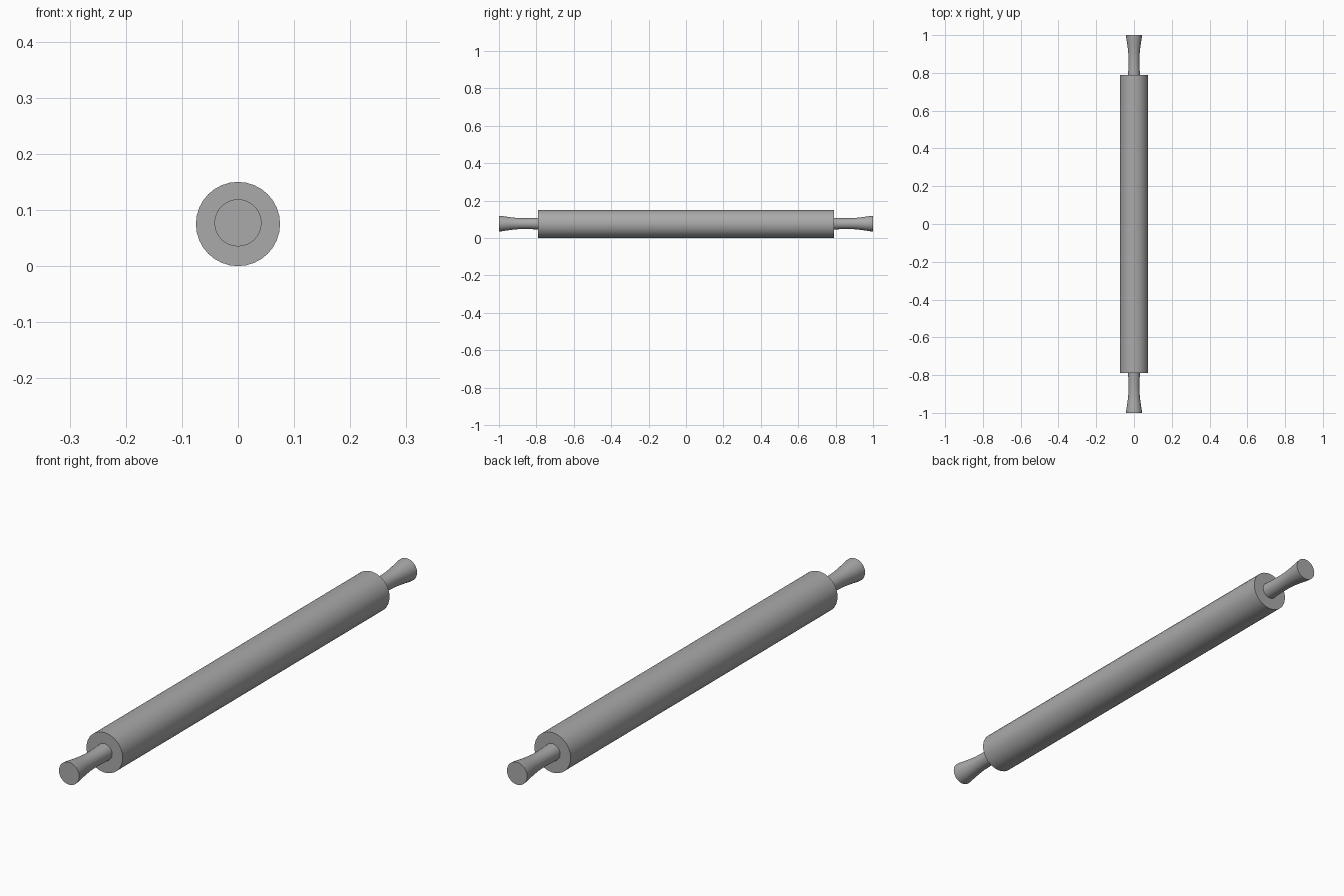
import bpy, math
from mathutils import Matrix

cube = bpy.data.objects.get("Cube")
if cube:
    bpy.data.objects.remove(cube, do_unlink=True)

# Single plain grey
grey = bpy.data.materials.new("plain grey")
grey.use_nodes = True
colour = (0.4, 0.4, 0.4, 1)
grey.diffuse_color = colour
grey.node_tree.nodes["Principled BSDF"].inputs["Base Color"].default_value = colour

SIDES = 32


def lathe(name, profile, centre_z):
    """Turn (y, radius) points about the long axis and cap both ends."""
    verts, faces = [], []
    for y, r in profile:
        for i in range(SIDES):
            a = math.tau * i / SIDES
            verts.append((r * math.cos(a), y, centre_z + r * math.sin(a)))
    for k in range(len(profile) - 1):
        for i in range(SIDES):
            j = (i + 1) % SIDES
            a, b = k * SIDES, (k + 1) * SIDES
            faces.append((a + i, b + i, b + j, a + j))
    last = (len(profile) - 1) * SIDES
    faces.append(tuple(range(SIDES)))
    faces.append(tuple(last + i for i in reversed(range(SIDES))))
    mesh = bpy.data.meshes.new(name)
    mesh.from_pydata(verts, [], faces)
    mesh.materials.append(grey)
    obj = bpy.data.objects.new(name, mesh)
    bpy.context.collection.objects.link(obj)
    bpy.ops.object.select_all(action="DESELECT")
    obj.select_set(True)
    bpy.context.view_layer.objects.active = obj
    bpy.ops.object.shade_smooth_by_angle(angle=math.radians(35))
    return obj


# Main cylinder
lathe("roller", [(-0.79, 0.075), (0.79, 0.075)], 0.075)

# Waisted handles, flared at the tip
handle = [(-1.0, 0.042), (-0.985, 0.041), (-0.96, 0.037), (-0.93, 0.033),
          (-0.9, 0.030), (-0.86, 0.029), (-0.82, 0.030), (-0.78, 0.032)]
front = lathe("front_handle", handle, 0.077)
back = front.copy()
back.data = front.data.copy()
back.name = "back_handle"
back.data.transform(Matrix.Rotation(math.pi, 4, "Z"))
bpy.context.collection.objects.link(back)
